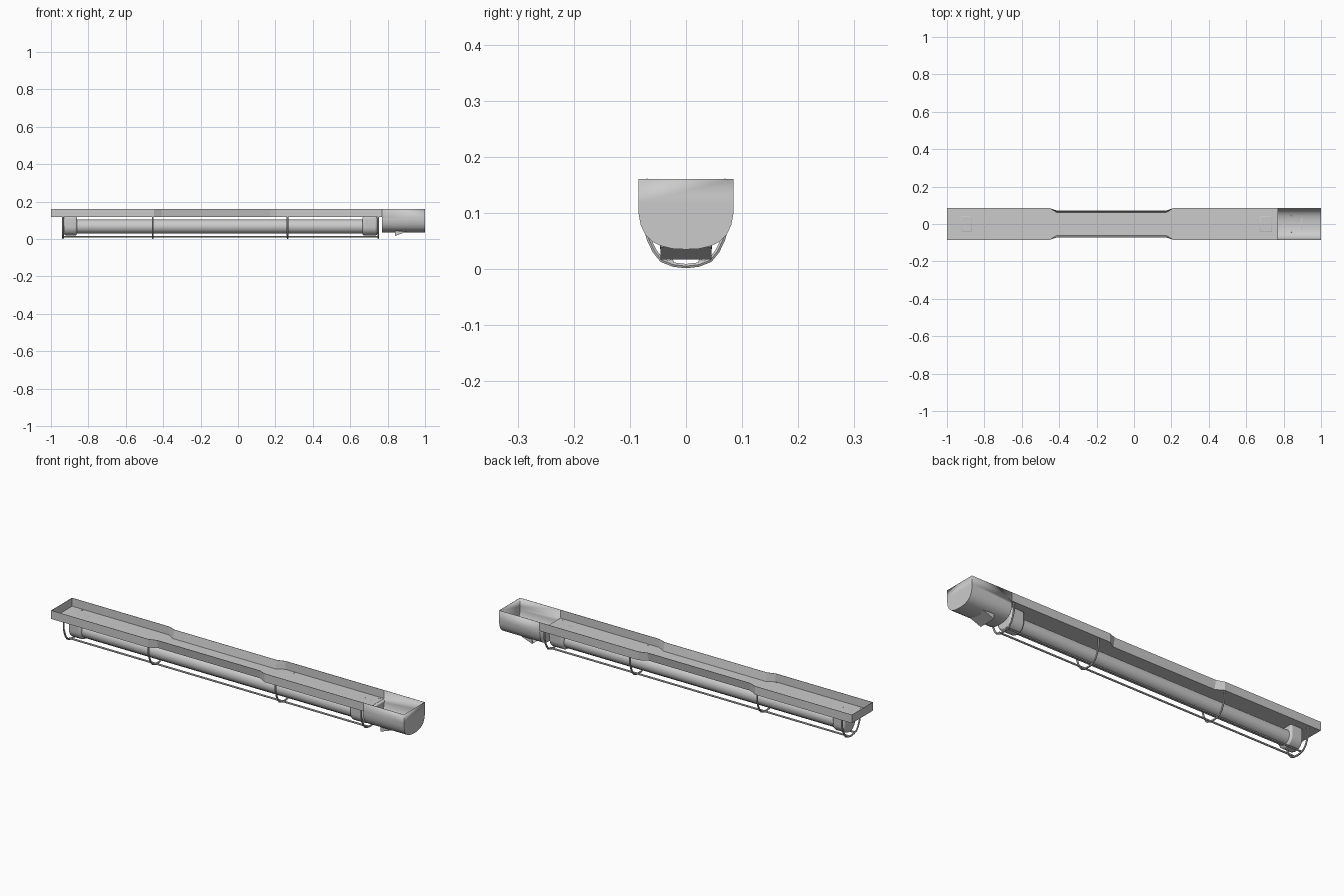
import bpy, bmesh, math

if "Cube" in bpy.data.objects:
    bpy.data.objects.remove(bpy.data.objects["Cube"])

RIM, FLOOR = 0.161, 0.118


def finish(name, bm, thick=0.0, smooth=True):
    bmesh.ops.remove_doubles(bm, verts=bm.verts, dist=1e-5)
    bmesh.ops.recalc_face_normals(bm, faces=bm.faces)
    me = bpy.data.meshes.new(name)
    bm.to_mesh(me)
    bm.free()
    ob = bpy.data.objects.new(name, me)
    bpy.context.collection.objects.link(ob)
    if thick:
        m = ob.modifiers.new("sheet", 'SOLIDIFY')
        m.thickness = thick
        m.offset = 0
    if smooth:
        bpy.ops.object.select_all(action='DESELECT')
        ob.select_set(True)
        bpy.context.view_layer.objects.active = ob
        bpy.ops.object.shade_smooth_by_angle(angle=math.radians(35))
    return ob


def face(bm, pts):
    return bm.faces.new([bm.verts.new(p) for p in pts])


def loft(bm, rows):
    for a, b in zip(rows, rows[1:]):
        for i in range(len(a) - 1):
            face(bm, [a[i], a[i + 1], b[i + 1], b[i]])


def wire(name, pts, r=0.0045):
    cu = bpy.data.curves.new(name, 'CURVE')
    cu.dimensions = '3D'
    cu.bevel_depth = r
    cu.bevel_resolution = 1
    cu.use_fill_caps = True
    sp = cu.splines.new('POLY')
    sp.points.add(len(pts) - 1)
    for p, c in zip(sp.points, pts):
        p.co = (*c, 1)
    ob = bpy.data.objects.new(name, cu)
    bpy.context.collection.objects.link(ob)
    bpy.ops.object.select_all(action='DESELECT')
    ob.select_set(True)
    bpy.context.view_layer.objects.active = ob
    bpy.ops.object.convert(target='MESH')
    bpy.ops.object.shade_smooth_by_angle(angle=math.radians(50))


# open sheet tray with a narrowed waist: x, rim half width, floor half width
stations = [(-0.999, 0.084, 0.084), (-0.45, 0.084, 0.084), (-0.41, 0.070, 0.061),
            (0.17, 0.070, 0.061), (0.21, 0.084, 0.084), (0.77, 0.084, 0.084)]
bm = bmesh.new()
rows = [[(x, -a, RIM), (x, -b, FLOOR), (x, b, FLOOR), (x, a, RIM)] for x, a, b in stations]
loft(bm, rows)
face(bm, rows[0])
finish("tray", bm, 0.002, False)

# deep rounded junction box at the right end, open on top
half = [(0.084, FLOOR), (0.084, 0.10), (0.080, 0.079), (0.072, 0.062), (0.060, 0.050),
        (0.044, 0.042), (0.023, 0.037)]
arc = [(-y, z) for y, z in half] + [(0, 0.036)] + half[::-1]
full = [(-0.084, RIM)] + arc + [(0.084, RIM)]
bm = bmesh.new()
loft(bm, [[(x, y, z) for y, z in full] for x in (0.77, 0.999)])
face(bm, [(0.999, y, z) for y, z in full])
face(bm, [(0.77, y, z) for y, z in arc])
finish("junction_box", bm, 0.002)

# slanted cable hood under the junction box
bm = bmesh.new()
outer = [(0.84, -0.045, 0.018), (0.84, 0.045, 0.018)]
base = [(0.90, -0.045, 0.040), (0.90, 0.045, 0.040)]
face(bm, [outer[0], outer[1], base[1], base[0]])
for i in (0, 1):
    face(bm, [outer[i], base[i], (0.84, outer[i][1], 0.043)])
finish("cable_hood", bm, 0.002, False)

# lamp sockets: U-shaped blocks hanging from the tray
for side, x0, x1 in (("left", -0.93, -0.86), ("right", 0.665, 0.745)):
    prof = [(-0.047, FLOOR + 0.002)]
    for i in range(17):
        a = math.pi + math.pi * i / 16
        prof.append((0.047 * math.cos(a), 0.066 + 0.047 * math.sin(a)))
    prof.append((0.047, FLOOR + 0.002))
    bm = bmesh.new()
    f = face(bm, [(x0, y, z) for y, z in prof])
    ext = bmesh.ops.extrude_face_region(bm, geom=[f])
    bmesh.ops.translate(bm, vec=(x1 - x0, 0, 0),
                        verts=[v for v in ext["geom"] if isinstance(v, bmesh.types.BMVert)])
    ob = finish(side + "_socket", bm)
    b = ob.modifiers.new("edge", 'BEVEL')
    b.width = 0.010
    b.segments = 2
    b.limit_method = 'ANGLE'
    b.angle_limit = math.radians(60)

# lamp tube
bpy.ops.mesh.primitive_cylinder_add(vertices=24, radius=0.037, depth=1.55,
                                    location=(-0.0975, 0, 0.067), rotation=(0, math.pi / 2, 0))
bpy.context.object.name = "lamp_tube"
bpy.ops.object.shade_smooth_by_angle(angle=math.radians(35))

# wire guard: hoops across and rails along
bend = [(0.074, 0.120), (0.074, 0.080), (0.066, 0.053), (0.056, 0.032), (0.043, 0.016), (0.022, 0.008)]
hoop = [(-y, z) for y, z in bend] + [(0, 0.0055)] + bend[::-1]
for n, x in enumerate((-0.936, -0.455, 0.265, 0.750)):
    wire("guard_hoop_%d" % (n + 1), [(x, y, z) for y, z in hoop])
for name, y in (("front", -0.026), ("back", 0.026)):
    wire("guard_rail_" + name, [(-0.938, y, 0.0135), (0.752, y, 0.0135)])
